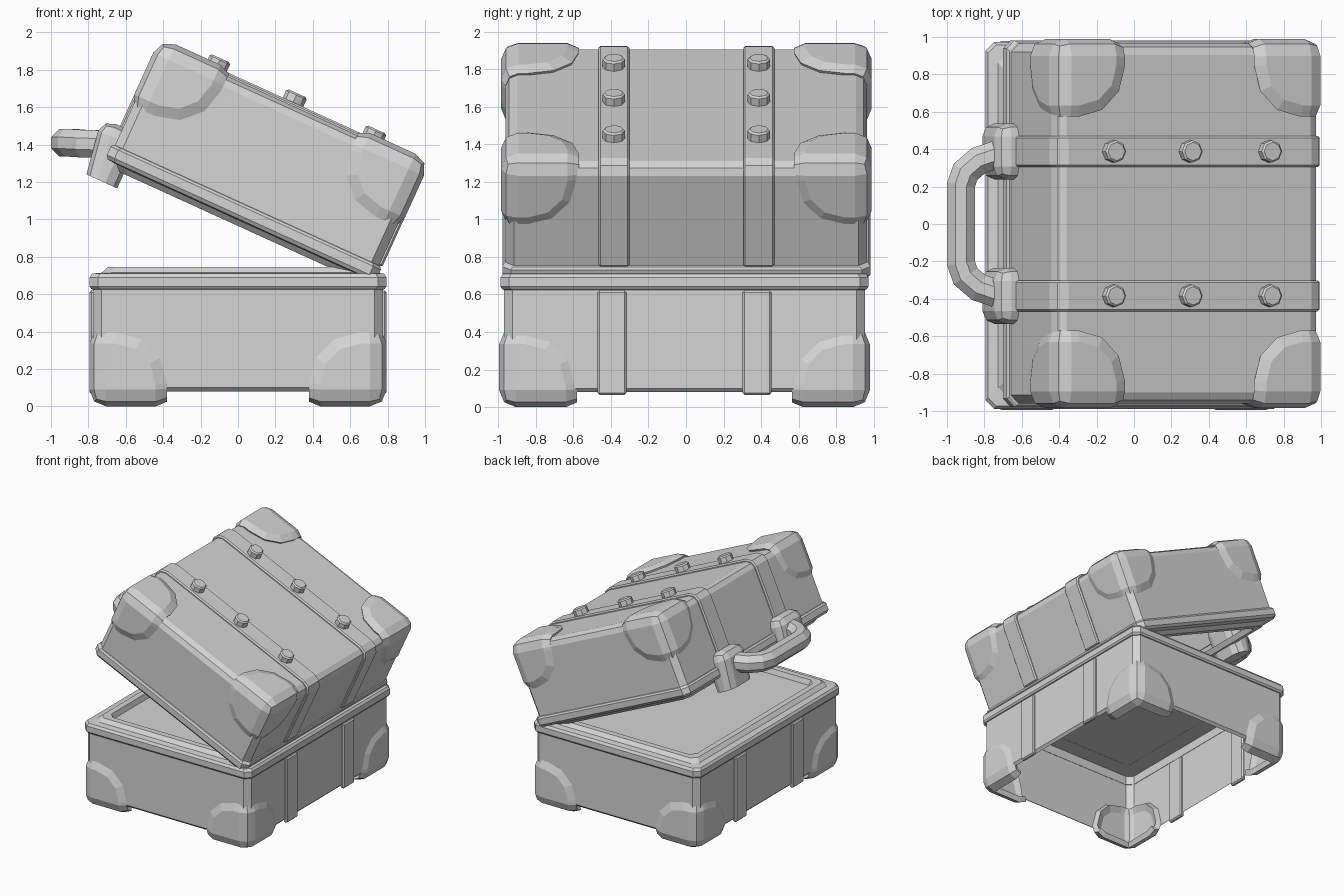
import bpy, bmesh, math
from mathutils import Matrix, Vector

cube = bpy.data.objects.get("Cube")
if cube:
    bpy.data.objects.remove(cube, do_unlink=True)

GREY = (0.66, 0.66, 0.66, 1)
mat = bpy.data.materials.new("plain grey")
mat.use_nodes = True
mat.diffuse_color = GREY
mat.node_tree.nodes["Principled BSDF"].inputs["Base Color"].default_value = GREY

HX, HY = 0.776, 0.962     # half size of the case walls
CAP_Z = 0.62              # height of the corner guard borders
STRAP_Y = 0.386

# Both halves share one local frame: closed end up, rim near zero
BASE = Matrix.Translation((0, -0.008, 0.645)) @ Matrix.Rotation(math.pi, 4, 'X')
LID = Matrix.Translation((0.04, 0.002, 1.056)) @ Matrix.Rotation(math.radians(24.5), 4, 'Y')


def finish(name, bm, frame, recalc=True):
    if recalc:
        bmesh.ops.recalc_face_normals(bm, faces=bm.faces[:])
    me = bpy.data.meshes.new(name)
    bm.to_mesh(me)
    bm.free()
    ob = bpy.data.objects.new(name, me)
    bpy.context.collection.objects.link(ob)
    me.materials.append(mat)
    ob.matrix_world = frame
    return ob


def bevel_mod(ob, width):
    m = ob.modifiers.new("bevel", 'BEVEL')
    m.width, m.segments = width, 1
    m.limit_method, m.angle_limit = 'ANGLE', math.radians(60)


def solidify_mod(ob, thickness, offset):
    m = ob.modifiers.new("thickness", 'SOLIDIFY')
    m.thickness, m.offset, m.use_even_offset = thickness, offset, True


def bridge(bm, a, b, closed=True):
    n = len(a)
    for i in range(n if closed else n - 1):
        j = (i + 1) % n
        bm.faces.new((a[i], a[j], b[j], b[i]))


def loft(name, profile, frame, cap_end, chamfer=0.045):
    """Chamfered rectangles through (outset, height) pairs."""
    bm = bmesh.new()
    prev = None
    for out, z in profile:
        x, y, c = HX + out, HY + out, chamfer
        pts = [(x, y - c), (x - c, y), (c - x, y), (-x, y - c),
               (-x, c - y), (c - x, -y), (x - c, -y), (x, c - y)]
        ring = [bm.verts.new((p[0], p[1], z)) for p in pts]
        if prev:
            bridge(bm, prev, ring)
        prev = ring
    if cap_end:
        bm.faces.new(prev)
    return finish(name, bm, frame)


def corner_guards(name, frame, open_end):
    """One guard, mirrored to the four corners."""
    size = Vector((0.39, 0.39, 0.37))
    outer = Vector((HX - 0.006, HY, CAP_Z))
    bm = bmesh.new()
    bmesh.ops.create_cube(bm, size=1)
    for v in bm.verts:
        v.co = outer + Vector(s * (c - 0.5) for s, c in zip(size, v.co))
    # round off the inner side so each face has a curved outline
    far = min(bm.verts, key=lambda v: sum(v.co))
    bmesh.ops.bevel(bm, geom=list(far.link_edges), offset=0.27, segments=3,
                    affect='EDGES', profile=0.5)
    bm.normal_update()
    inner = [f for f in bm.faces if max(f.normal) < 0.99]
    bmesh.ops.delete(bm, geom=inner, context='FACES')
    # round the outer edges, then slope the border down to the wall
    tip = max(bm.verts, key=lambda v: sum(v.co))
    bmesh.ops.bevel(bm, geom=list(tip.link_edges), offset=0.07, segments=2,
                    affect='EDGES', profile=0.5)
    bm.normal_update()
    bmesh.ops.inset_region(bm, faces=bm.faces[:], use_boundary=True,
                           use_even_offset=True, thickness=0.06, depth=0.025)
    bm.normal_update()
    if open_end:
        gone = []
        for f in bm.faces:
            d = outer - f.calc_center_median()
            if f.normal.z > 0.8 and min(d.x, d.y) > 0.06:
                gone.append(f)
        bmesh.ops.delete(bm, geom=gone, context='FACES')
    ob = finish(name, bm, frame, recalc=False)
    solidify_mod(ob, 0.045, -1)
    m = ob.modifiers.new("mirror", 'MIRROR')
    m.use_axis = (True, True, False)


def strap(name, path, y, width, frame):
    bm = bmesh.new()
    a, b = ([bm.verts.new((x, y + s * width / 2, z)) for x, z in path] for s in (-1, 1))
    bridge(bm, a, b, closed=False)
    ob = finish(name, bm, frame)
    solidify_mod(ob, 0.036, 0)
    bevel_mod(ob, 0.01)


def tube(name, path, radius, sides=8):
    """Mitred tube along a path lying in a level plane."""
    bm = bmesh.new()
    pts = [Vector(p) for p in path]
    prev = first = None
    for i, p in enumerate(pts):
        d1 = (p - pts[max(i - 1, 0)]).normalized()
        d2 = (pts[min(i + 1, len(pts) - 1)] - p).normalized()
        t = (d1 + d2).normalized()
        side = Vector((-t.y, t.x, 0)) / max(t.dot(d1), t.dot(d2))
        ring = []
        for k in range(sides):
            a = 2 * math.pi * (k + 0.5) / sides
            ring.append(bm.verts.new(p + radius * (math.cos(a) * side + math.sin(a) * Vector((0, 0, 1)))))
        if prev:
            bridge(bm, prev, ring)
        first, prev = first or ring, ring
    bm.faces.new(first)
    bm.faces.new(prev)
    return finish(name, bm, Matrix())


# Walls: the base is closed by the panel under its rim, the lid by its top
loft("base_walls", [(-0.02, 0.565), (0, 0.545), (0, -0.058)], BASE, True)
loft("lid_walls", [(0, -0.05), (0, 0.545), (-0.018, 0.585), (-0.06, 0.606)], LID, True)

# Rims with a raised inner lip
RIM = [(-0.005, 0.022), (0.008, 0.018), (0.018, 0.004), (0.018, -0.045), (0.004, -0.065),
       (-0.05, -0.07), (-0.08, -0.1), (-0.13, -0.1), (-0.145, -0.056)]
loft("base_rim", RIM, BASE, False)
loft("lid_rim", RIM, LID, False)

# Corner guards
corner_guards("base_corner_guards", BASE, True)
corner_guards("lid_corner_guards", LID, False)

# Straps
half = [(HX, 0.02), (HX, 0.55), (HX - 0.02, 0.588), (HX - 0.065, 0.606)]
over = half + [(-x, z) for x, z in reversed(half)]
for side, y in (("front", -STRAP_Y), ("back", STRAP_Y)):
    strap("lid_strap_" + side, over, y, 0.165, LID)
    for end, s in (("left", 1), ("right", -1)):
        strap(f"base_strap_{side}_{end}", [(s * HX, 0.025), (s * HX, 0.58)], -y, 0.152, BASE)

    # Studs along the lid strap
    for i, x in enumerate((-0.455, -0.005, 0.462)):
        bm = bmesh.new()
        bmesh.ops.create_cone(bm, cap_ends=True, segments=8, radius1=0.06, radius2=0.06, depth=0.08)
        bmesh.ops.translate(bm, vec=(x, y, 0.637), verts=bm.verts[:])
        bevel_mod(finish(f"stud_{side}_{i + 1}", bm, LID), 0.01)

    # Handle bracket: rounded block tapering to a square lower end
    bm = bmesh.new()
    bmesh.ops.create_cube(bm, size=1)
    bmesh.ops.scale(bm, vec=(0.22, 0.3, 0.31), verts=bm.verts[:])
    edges = [e for e in bm.edges if max(v.co.z for v in e.verts) > 0]
    bmesh.ops.bevel(bm, geom=edges, offset=0.07, segments=2, affect='EDGES', profile=0.5)
    for v in bm.verts:
        if v.co.z < -0.1 and v.co.x < 0:
            v.co.x += 0.04
    bmesh.ops.translate(bm, vec=(-0.78, y, -0.03), verts=bm.verts[:])
    finish("handle_bracket_" + side, bm, LID)

# Handle
arm = [(-0.68, 0.39, 1.4), (-0.83, 0.34, 1.405), (-0.9, 0.28, 1.41), (-0.925, 0.21, 1.41)]
tube("handle", arm + [(x, -y, z) for x, y, z in reversed(arm)], 0.08)
